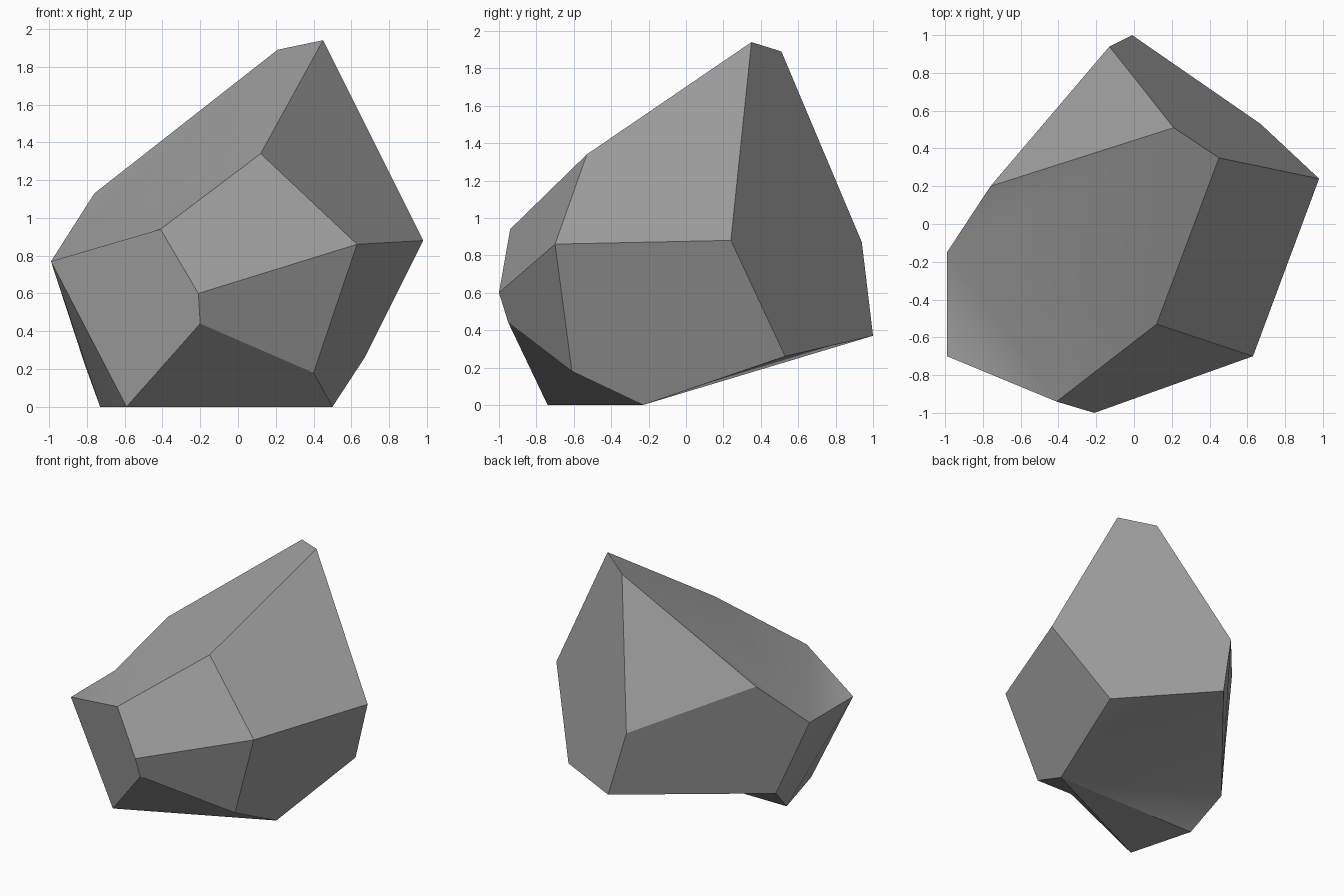
import bpy
import bmesh
from math import radians

cube = bpy.data.objects.get("Cube")
if cube:
    bpy.data.objects.remove(cube, do_unlink=True)

# Corner points of the boulder
corners = {
    # peak and upper slope
    "A": (0.45, 0.35, 1.94), "B": (0.21, 0.51, 1.89), "C": (0.12, -0.53, 1.34),
    "M": (-0.76, 0.20, 1.13), "F": (-0.41, -0.94, 0.94),
    # widest ring
    "D": (0.63, -0.70, 0.86), "E": (0.98, 0.24, 0.88), "O": (-0.13, 0.94, 0.87),
    "N": (-0.99, -0.15, 0.77), "L": (-0.99, -0.70, 0.77), "G": (-0.21, -1.0, 0.60),
    # lower ring
    "H": (-0.20, -0.95, 0.44), "I": (0.40, -0.61, 0.18), "Q": (0.67, 0.53, 0.26),
    "P": (-0.01, 1.0, 0.37), "S": (-0.81, 0.02, 0.22),
    # foot
    "J": (0.50, -0.23, 0), "K": (-0.59, -0.74, 0), "R": (-0.73, -0.23, 0),
}

# Facets, each spelled by its corners
facets = (
    "ABMNFC LNF "              # long top slope
    "FCDG GDIH LFGHK HIJK "    # front
    "CAED DEQJI "              # left side
    "EABOPQ BMO MNSPO "        # back
    "LNSR LRK "                # right side
    "KJR JSR JPS JQP"          # underside
).split()

bm = bmesh.new()
verts = {name: bm.verts.new(co) for name, co in corners.items()}
for facet in facets:
    bm.faces.new([verts[name] for name in facet])
bmesh.ops.recalc_face_normals(bm, faces=bm.faces)
mesh = bpy.data.meshes.new("boulder")
bm.to_mesh(mesh)
bm.free()

# Stone colour
stone = bpy.data.materials.new("stone_grey")
stone.use_nodes = True
colour = (0.35, 0.35, 0.35, 1)
stone.diffuse_color = colour
stone.node_tree.nodes["Principled BSDF"].inputs["Base Color"].default_value = colour
mesh.materials.append(stone)

boulder = bpy.data.objects.new("boulder", mesh)
bpy.context.collection.objects.link(boulder)

# Soften only the shallow creases
bpy.ops.object.select_all(action="DESELECT")
boulder.select_set(True)
bpy.context.view_layer.objects.active = boulder
bpy.ops.object.shade_smooth_by_angle(angle=radians(28))
